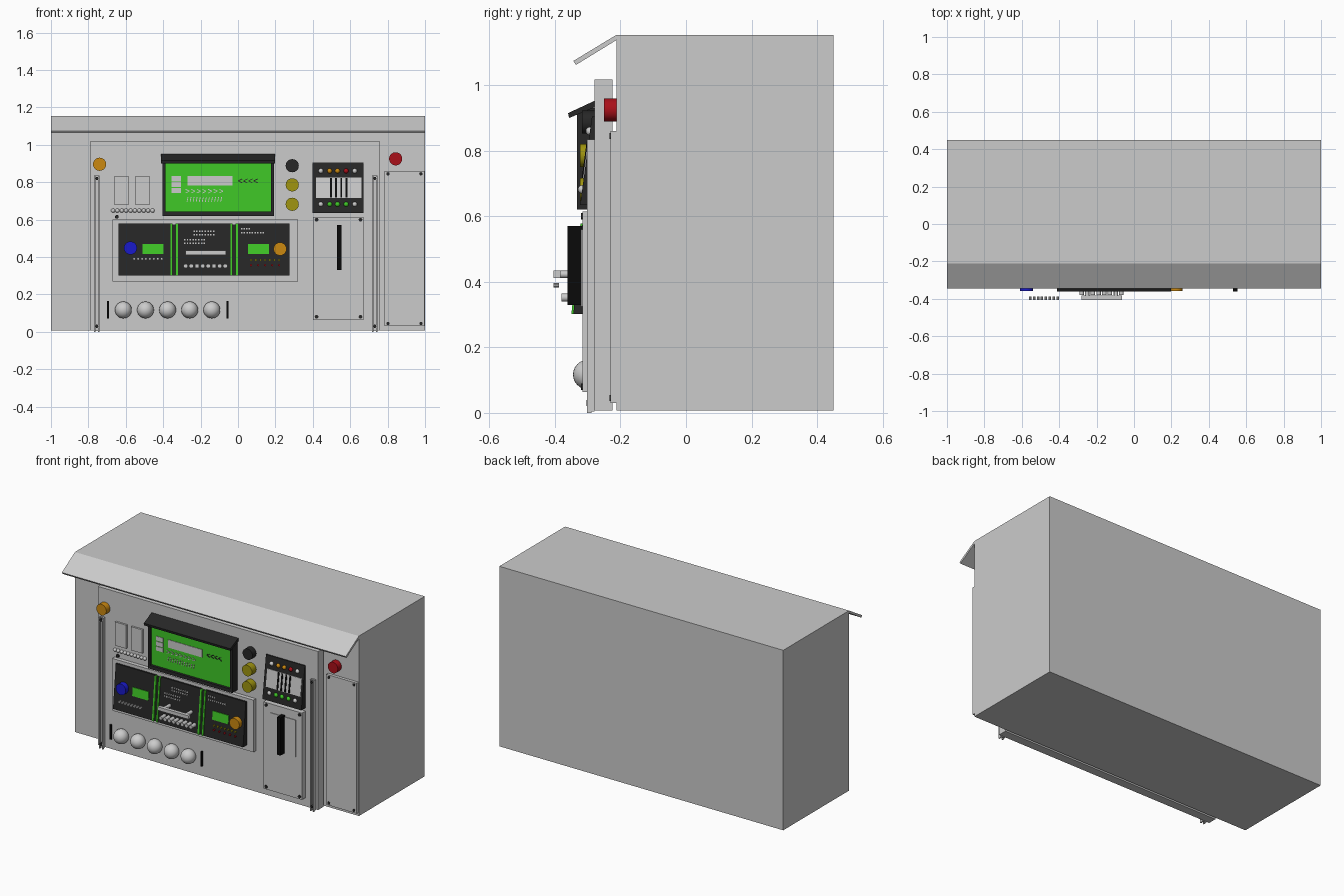
import bpy, bmesh, math
from mathutils import Matrix

if "Cube" in bpy.data.objects:
    bpy.data.objects.remove(bpy.data.objects["Cube"])

COLORS = {
    "dark": (0.02, 0.02, 0.02, 1), "black": (0.003, 0.003, 0.003, 1),
    "green": (0.05, 0.58, 0.02, 1), "orange": (0.6, 0.25, 0.005, 1),
    "yellow": (0.35, 0.3, 0.005, 1), "red": (0.4, 0.005, 0.01, 1),
    "blue": (0.01, 0.01, 0.6, 1), "light": (0.6, 0.6, 0.6, 1),
}
MATS = {}


def finish(name, bm, mat=None, smooth=False):
    bmesh.ops.recalc_face_normals(bm, faces=bm.faces)
    me = bpy.data.meshes.new(name)
    bm.to_mesh(me)
    bm.free()
    ob = bpy.data.objects.new(name, me)
    bpy.context.collection.objects.link(ob)
    if mat:
        if mat not in MATS:
            MATS[mat] = bpy.data.materials.new(mat)
            MATS[mat].diffuse_color = COLORS[mat]
        me.materials.append(MATS[mat])
    if smooth:
        bpy.ops.object.select_all(action='DESELECT')
        ob.select_set(True)
        bpy.context.view_layer.objects.active = ob
        bpy.ops.object.shade_smooth_by_angle(angle=math.radians(35))
    return ob


def boxes(name, items, mat=None):
    """items: (x0, x1, y0, y1, z0, z1[, tilt about y])"""
    bm = bmesh.new()
    for x0, x1, y0, y1, z0, z1, *tilt in items:
        m = Matrix.Translation(((x0 + x1) / 2, (y0 + y1) / 2, (z0 + z1) / 2))
        m = m @ Matrix.Rotation(tilt[0] if tilt else 0, 4, 'Y')
        m = m @ Matrix.Diagonal((x1 - x0, y1 - y0, z1 - z0, 1))
        bmesh.ops.create_cube(bm, size=1, matrix=m)
    return finish(name, bm, mat)


def box(name, *b, mat=None):
    return boxes(name, [b], mat)


def pins(name, spots, r, y0, y1, mat=None, seg=32):
    """Cylinders pointing forward at each (x, z)."""
    bm = bmesh.new()
    for x, z in spots:
        m = Matrix.Translation((x, (y0 + y1) / 2, z)) @ Matrix.Rotation(math.pi / 2, 4, 'X')
        bmesh.ops.create_cone(bm, cap_ends=True, segments=seg, radius1=r, radius2=r,
                              depth=abs(y1 - y0), matrix=m)
    return finish(name, bm, mat, True)


def balls(name, spots, r, mat=None):
    bm = bmesh.new()
    for s in spots:
        bmesh.ops.create_uvsphere(bm, u_segments=24, v_segments=12, radius=r,
                                  matrix=Matrix.Translation(s))
    return finish(name, bm, mat, True)


def extrude(name, x0, x1, profile, mat=None):
    """Side profile of (y, z) points swept along x."""
    bm = bmesh.new()
    f = bm.faces.new([bm.verts.new((x0, y, z)) for y, z in profile])
    g = bmesh.ops.extrude_face_region(bm, geom=[f])["geom"]
    bmesh.ops.translate(bm, vec=(x1 - x0, 0, 0),
                        verts=[v for v in g if isinstance(v, bmesh.types.BMVert)])
    return finish(name, bm, mat)


def row(x0, x1, n, z):
    return [(x0 + (x1 - x0) * i / (n - 1), z) for i in range(n)]


def corners(x0, x1, z0, z1):
    return [(x, z) for x in (x0, x1) for z in (z0, z1)]


# cabinet and awning
box("cabinet", -1, 1, -0.212, 0.45, 0.008, 1.154)
extrude("awning", -1, 1, [(-0.212, 1.154), (-0.212, 1.138), (-0.336, 1.062), (-0.344, 1.074)])

# main front panel and right service door
box("front_panel", -0.79, 0.76, -0.28, -0.225, 0.008, 1.017)
box("service_door", 0.783, 0.998, -0.231, -0.212, 0.03, 0.86)
pins("door_screws", corners(0.802, 0.978, 0.045, 0.845), 0.009, -0.234, -0.228, "dark", 12)

# vertical rails
for side, x in (("left", -0.755), ("right", 0.731)):
    boxes(side + "_rail", [(x - 0.014, x + 0.014, -0.29, -0.279, 0.004, 0.835),
                           (x - 0.014, x - 0.007, -0.302, -0.289, 0.0, 0.835),
                           (x + 0.007, x + 0.014, -0.302, -0.289, 0.0, 0.835)])
    pins(side + "_rail_screws", [(x, 0.03), (x, 0.82)], 0.009, -0.304, -0.288, "dark", 12)

# round push buttons
for name, x, z, y0, y1, mat in (
        ("orange_button", -0.74, 0.896, -0.28, -0.318, "orange"),
        ("red_button", 0.843, 0.925, -0.212, -0.25, "red"),
        ("black_button", 0.29, 0.888, -0.28, -0.318, "dark"),
        ("yellow_button_upper", 0.29, 0.786, -0.28, -0.324, "yellow"),
        ("yellow_button_lower", 0.29, 0.682, -0.28, -0.324, "yellow"),
        ("blue_dial", -0.575, 0.448, -0.32, -0.358, "blue"),
        ("orange_dial", 0.225, 0.443, -0.32, -0.358, "orange")):
    pins(name, [(x, z)], 0.035, y0, y1, mat)

# main screen with frame and hood
boxes("screen_frame", [(-0.403, 0.192, -0.312, -0.279, 0.62, 0.93),
                       (-0.403, -0.387, -0.332, -0.31, 0.62, 0.92),
                       (0.176, 0.192, -0.332, -0.31, 0.62, 0.92),
                       (-0.39, 0.18, -0.332, -0.31, 0.62, 0.642),
                       (-0.39, 0.18, -0.332, -0.31, 0.90, 0.92)], "dark")
extrude("screen_hood", -0.412, 0.198,
        [(-0.28, 0.952), (-0.36, 0.915), (-0.357, 0.9), (-0.28, 0.932)], "dark")
box("screen_glass", -0.387, 0.176, -0.316, -0.311, 0.642, 0.90, mat="green")
boxes("screen_blocks", [(-0.355, -0.305, -0.319, -0.315, z, z + 0.027)
                        for z in (0.805, 0.773, 0.741)]
      + [(-0.27, -0.03, -0.319, -0.315, 0.782, 0.832)], "light")


def chevrons(name, xs, z, s, direction, mat):
    items = []
    for x in xs:
        for k in (1, -1):
            zc = z + k * s * 0.25
            items.append((x - s * 0.55, x + s * 0.55, -0.319, -0.315, zc - 0.002, zc + 0.002,
                          k * direction * 0.45))
    boxes(name, items, mat)


chevrons("screen_arrows_left", [p[0] for p in row(0.012, 0.095, 4, 0)], 0.807, 0.022, -1, "dark")
chevrons("screen_arrows_right", [p[0] for p in row(-0.27, -0.09, 7, 0)], 0.752, 0.02, 1, "light")
boxes("screen_ticks", [(x - 0.002, x + 0.002, -0.319, -0.315, z - 0.013, z + 0.013, 0.2)
                       for x, z in row(-0.27, -0.09, 12, 0.708)], "light")

# twin meters and bead row
boxes("meters", [(x, x + 0.08, -0.292, -0.279, 0.68, 0.83) for x in (-0.663, -0.551)], "light")
balls("meter_beads", [(x, -0.284, z) for x, z in row(-0.668, -0.457, 10, 0.648)], 0.011)

# indicator box with sloping face
def slope(z):
    return -0.293 - (0.86 - z) * 0.133


extrude("indicator_box", 0.398, 0.672, [(-0.279, 0.905), (slope(0.905), 0.905),
                                      (slope(0.635), 0.635), (-0.279, 0.635)], "dark")


def sloped_plate(name, x0, x1, z0, z1, d, mat):
    extrude(name, x0, x1, [(slope(z1) - d, z1), (slope(z0) - d, z0),
                           (slope(z0) + 0.002, z0), (slope(z1) + 0.002, z1)], mat)


sloped_plate("indicator_plate", 0.416, 0.66, 0.715, 0.825, 0.003, "light")
for i, x in enumerate((0.498, 0.524, 0.552, 0.58)):
    sloped_plate("indicator_slot_%d" % i, x - 0.005, x + 0.005, 0.717, 0.823, 0.006, "black")
lamp_x = [0.443, 0.49, 0.532, 0.578, 0.624]
for z, mats in ((0.86, ("light", "orange", "orange", "red", "light")),
                (0.682, ("light", "green", "green", "green", "light"))):
    for x, m in zip(lamp_x, mats):
        balls("indicator_lamp", [(x, slope(z), z)], 0.013, m)

# breaker plate with lever
box("breaker_plate", 0.40, 0.672, -0.316, -0.279, 0.063, 0.615)
box("breaker_inset", 0.45, 0.63, -0.32, -0.315, 0.325, 0.56, mat="light")
box("breaker_lever", 0.528, 0.553, -0.362, -0.316, 0.33, 0.57, mat="black")
pins("breaker_screws", corners(0.42, 0.655, 0.08, 0.6), 0.01, -0.321, -0.315, "dark", 12)

# module console
box("console_plate", -0.672, 0.322, -0.305, -0.279, 0.268, 0.60)
pins("console_screw", [(-0.648, 0.615)], 0.01, -0.29, -0.279, "dark", 12)


def face_y(z):
    return -0.316 - (0.58 - z) * 0.1


def module(name, x0, x1, z0, z1, d, mat, back=-0.303):
    extrude(name, x0, x1, [(back, z1), (face_y(z1) - d, z1),
                           (face_y(z0) - d, z0), (back, z0)], mat)


for name, x0 in (("left", -0.64), ("centre", -0.322), ("right", -0.006)):
    module(name + "_module", x0, x0 + 0.282, 0.302, 0.58, 0, "dark")
for x in (-0.342, -0.021):
    module("divider", x - 0.02, x + 0.02, 0.302, 0.575, -0.004, "dark")
    for k in (-0.014, 0.014):
        module("divider_strip", x + k - 0.006, x + k + 0.006, 0.302, 0.578, 0.006, "green")
for name, x0 in (("left", -0.51), ("right", 0.053)):
    module(name + "_module_screen", x0, x0 + 0.113, 0.416, 0.47, 0.004, "green")

# floating bead row, centre handle, knobs and marks
pins("left_module_beads", row(-0.555, -0.408, 8, 0.39), 0.007, -0.405, -0.388, "light", 10)
box("handle_bar", -0.282, -0.065, -0.405, -0.383, 0.412, 0.434, mat="light")
pins("handle_arms", [(-0.25, 0.423), (-0.097, 0.423)], 0.011, -0.325, -0.39, "light", 16)
pins("centre_knobs", row(-0.28, -0.068, 8, 0.352), 0.012, -0.33, -0.38, "light", 16)
marks = [p for x, z in ((-0.235, 0.537), (-0.235, 0.52), (-0.285, 0.492), (-0.285, 0.473))
         for p in row(x, x + 0.105, 8, z)]
marks += row(0.02, 0.06, 4, 0.552) + row(0.02, 0.135, 9, 0.53)
boxes("module_marks", [(x - 0.004, x + 0.004, face_y(z) - 0.005, face_y(z) + 0.004,
                        z - 0.004, z + 0.004) for x, z in marks], "light")
pins("right_module_yellow_beads", row(0.07, 0.22, 7, 0.384), 0.006, -0.33, -0.345, "yellow", 10)
pins("right_module_red_beads", row(0.07, 0.22, 5, 0.356), 0.006, -0.33, -0.347, "red", 10)

# lower dome lamps with end slots
balls("dome_lamps", [(x, -0.3, z) for x, z in row(-0.613, -0.14, 5, 0.117)], 0.045)
boxes("end_slots", [(x - 0.005, x + 0.005, -0.292, -0.279, 0.072, 0.165)
                    for x in (-0.695, -0.056)], "black")

for m in bpy.data.materials:
    if m.users and not m.is_grease_pencil:
        m.use_nodes = True
        m.node_tree.nodes["Principled BSDF"].inputs["Base Color"].default_value = m.diffuse_color
